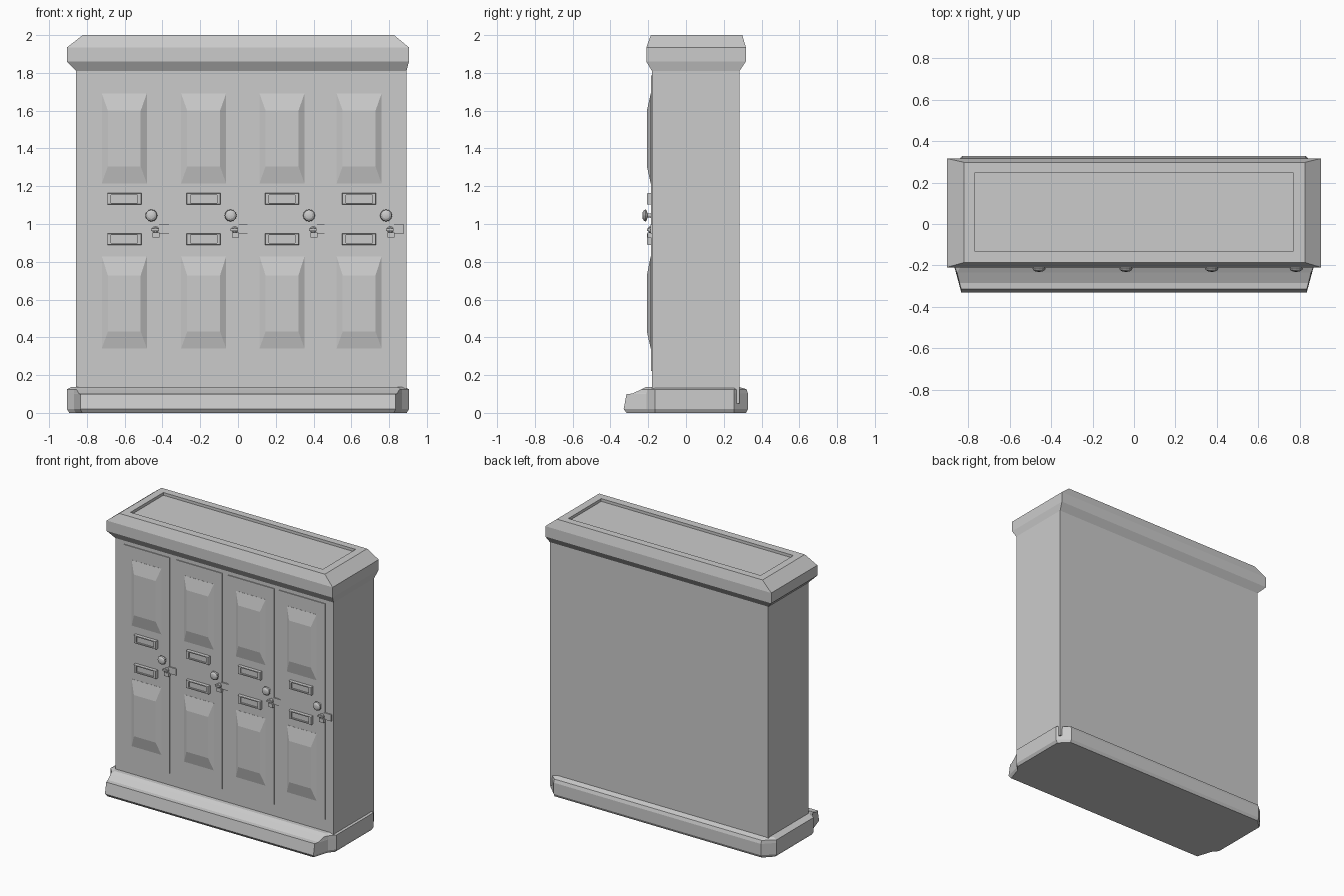
import bpy, bmesh, math
from mathutils import Matrix

if "Cube" in bpy.data.objects:
    bpy.data.objects.remove(bpy.data.objects["Cube"])


def finish(name, bm):
    bmesh.ops.remove_doubles(bm, verts=bm.verts, dist=1e-5)
    bmesh.ops.recalc_face_normals(bm, faces=bm.faces)
    mesh = bpy.data.meshes.new(name)
    bm.to_mesh(mesh)
    bm.free()
    obj = bpy.data.objects.new(name, mesh)
    bpy.context.collection.objects.link(obj)
    return obj


def loft(name, rings):
    """Skin a list of closed rings and cap both ends."""
    bm = bmesh.new()
    rows = [[bm.verts.new(p) for p in ring] for ring in rings]
    n = len(rows[0])
    for a, b in zip(rows, rows[1:]):
        for i in range(n):
            j = (i + 1) % n
            bm.faces.new((a[i], a[j], b[j], b[i]))
    bm.faces.new(rows[0])
    bm.faces.new(rows[-1])
    return finish(name, bm)


def rect_z(x0, x1, y0, y1, z):
    return [(x0, y0, z), (x1, y0, z), (x1, y1, z), (x0, y1, z)]


def rect_y(cx, cz, hw, hh, y):
    return [(cx - hw, y, cz - hh), (cx + hw, y, cz - hh),
            (cx + hw, y, cz + hh), (cx - hw, y, cz + hh)]


def box(name, x0, x1, y0, y1, z0, z1):
    return loft(name, [rect_z(x0, x1, y0, y1, z0), rect_z(x0, x1, y0, y1, z1)])


def lathe_y(name, cx, cz, profile, n=12):
    """Turned part around a front-facing axis; profile is (y, radius)."""
    rings = [[(cx + r * math.cos(2 * math.pi * i / n), y,
               cz + r * math.sin(2 * math.pi * i / n)) for i in range(n)]
             for y, r in profile]
    return loft(name, rings)


# Cabinet carcass
FRONT = -0.18
box("cabinet_body", -0.857, 0.892, FRONT, 0.283, 0.05, 1.85)

# Cornice with a shallow recess in the top
loft("cornice", [
    rect_z(-0.857, 0.892, -0.18, 0.283, 1.81),
    rect_z(-0.905, 0.905, -0.21, 0.317, 1.86),
    rect_z(-0.905, 0.905, -0.21, 0.317, 1.935),
    rect_z(-0.822, 0.826, -0.186, 0.298, 2.0),
    rect_z(-0.77, 0.77, -0.13, 0.246, 2.0),
    rect_z(-0.77, 0.77, -0.13, 0.246, 1.98),
])


# Plinth: chamfered footprint, deeper at the front
def plinth_ring(z, xf, yf, xm, ym, xs, yb):
    half = [(xf, yf), (xm, ym), (xs, -0.165), (xs, 0.255), (0.83, yb)]
    pts = half + [(-x, y) for x, y in reversed(half)]
    return [(x, y, z) for x, y in pts]


loft("plinth", [
    plinth_ring(0.0, 0.825, -0.315, 0.86, -0.205, 0.893, 0.318),
    plinth_ring(0.02, 0.835, -0.33, 0.868, -0.208, 0.905, 0.328),
    plinth_ring(0.10, 0.835, -0.315, 0.868, -0.208, 0.905, 0.328),
    plinth_ring(0.102, 0.843, -0.285, 0.868, -0.208, 0.905, 0.328),
    plinth_ring(0.125, 0.855, -0.235, 0.868, -0.207, 0.905, 0.32),
    plinth_ring(0.138, 0.84, -0.21, 0.855, -0.19, 0.88, 0.28),
])

# Four doors with their fittings
for k, cx in enumerate((-0.602, -0.182, 0.233, 0.641), 1):
    box(f"door_{k}", cx - 0.183, cx + 0.185, FRONT - 0.006, FRONT + 0.01, 0.223, 1.785)

    # Raised panels
    for label, z0, z1, i0, i1 in (("upper", 1.215, 1.69, 1.305, 1.6),
                                  ("lower", 0.342, 0.828, 0.43, 0.728)):
        loft(f"{label}_panel_{k}", [
            rect_y(cx, (z0 + z1) / 2, 0.119, (z1 - z0) / 2, FRONT),
            rect_y(cx, (z0 + z1) / 2, 0.119, (z1 - z0) / 2, FRONT - 0.007),
            rect_y(cx, (i0 + i1) / 2, 0.087, (i1 - i0) / 2, -0.207),
        ])

    # Card holders with a recessed window
    for label, cz in (("upper", 1.133), ("lower", 0.92)):
        loft(f"{label}_card_holder_{k}", [
            rect_y(cx, cz, 0.09, 0.03, FRONT),
            rect_y(cx, cz, 0.09, 0.03, -0.203),
            rect_y(cx, cz, 0.088, 0.028, -0.207),
            rect_y(cx, cz, 0.07, 0.021, -0.207),
            rect_y(cx, cz, 0.07, 0.021, -0.196),
        ])

    # Knob
    lathe_y(f"knob_{k}", cx + 0.143, 1.045, [
        (FRONT, 0.016), (-0.19, 0.011), (-0.204, 0.011), (-0.207, 0.024),
        (-0.214, 0.032), (-0.222, 0.029), (-0.229, 0.018), (-0.231, 0.006)])

    # Latch plate, lock barrel, key and hanging tag
    box(f"latch_plate_{k}", cx + 0.178, cx + 0.238, -0.189, FRONT, 0.949, 0.997)
    lathe_y(f"lock_barrel_{k}", cx + 0.165, 0.97,
            [(FRONT, 0.018), (-0.193, 0.018), (-0.198, 0.012)], 8)
    box(f"key_{k}", cx + 0.142, cx + 0.183, -0.207, -0.19, 0.964, 0.976)
    box(f"lock_tag_{k}", cx + 0.15, cx + 0.187, -0.203, FRONT, 0.929, 0.956)
